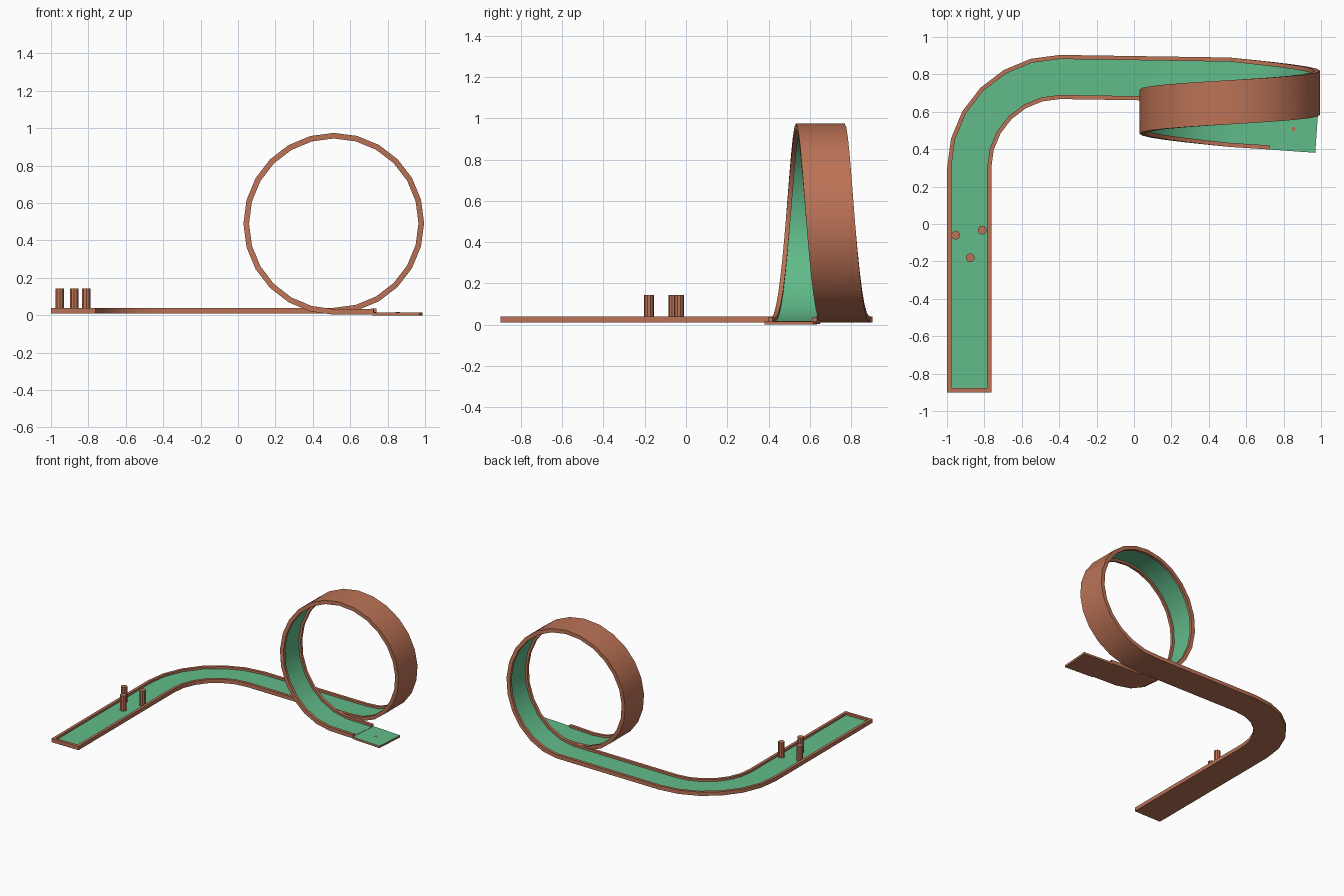
import bpy, bmesh, math
from mathutils import Vector, Matrix

if "Cube" in bpy.data.objects:
    bpy.data.objects.remove(bpy.data.objects["Cube"])


def material(name, color):
    m = bpy.data.materials.new(name)
    m.diffuse_color = (*color, 1)
    m.use_nodes = True
    m.node_tree.nodes["Principled BSDF"].inputs["Base Color"].default_value = m.diffuse_color
    return m


WOOD = material("terracotta", (0.50, 0.170, 0.092))
TURF = material("turf green", (0.120, 0.500, 0.255))
HALF, RIM, WALL, FLOOR = 0.118, 0.022, 0.030, 0.013


def finish(bm, name, mats, smooth=True):
    bmesh.ops.recalc_face_normals(bm, faces=bm.faces)
    mesh = bpy.data.meshes.new(name)
    bm.to_mesh(mesh)
    bm.free()
    for m in mats:
        mesh.materials.append(m)
    ob = bpy.data.objects.new(name, mesh)
    bpy.context.collection.objects.link(ob)
    if smooth:
        bpy.ops.object.select_all(action='DESELECT')
        ob.select_set(True)
        bpy.context.view_layer.objects.active = ob
        bpy.ops.object.shade_smooth_by_angle(angle=math.radians(30))
    return ob


# Channel path: (base centre, left direction, up direction)
UP = Vector((0, 0, 1))
path = []
for y in (-0.90, -0.3):
    path.append((Vector((-0.881, y, 0.01)), Vector((-1, 0, 0)), UP))
# quarter bend
for i in range(7):
    a = math.pi - i * math.pi / 12
    d = Vector((math.cos(a), math.sin(a), 0))
    path.append((Vector((-0.395, 0.30, 0.01)) + d * 0.486, d, UP))
# vertical loop, drifting sideways towards the front
SEG, R, CX, CZ = 24, 0.483, 0.512, 0.493
for i in range(SEG + 1):
    t = i / SEG
    a = t * 2 * math.pi
    y = 0.772 - 0.242 * t - 0.010 * math.sin(a)
    sink = 0.007 * t ** 3
    p = Vector((CX + R * math.sin(a), y, CZ - R * math.cos(a) - sink))
    path.append((p, Vector((0, 1, 0)), Vector((-math.sin(a), 0, math.cos(a)))))
# exit run
TILT = math.radians(-4)
exit_left = Vector((-math.sin(TILT), math.cos(TILT), 0))
path.append((Vector((0.733, 0.516, 0.005)), exit_left, UP))

# U-shaped cross-section swept along the path; edge 3 is the turf
I = HALF - RIM
profile = [(HALF, 0), (HALF, WALL), (I, WALL), (I, FLOOR),
           (-I, FLOOR), (-I, WALL), (-HALF, WALL), (-HALF, 0)]
bm = bmesh.new()
rings = [[bm.verts.new(p + l * u + n * h) for u, h in profile] for p, l, n in path]
for a, b in zip(rings, rings[1:]):
    for k in range(8):
        j = (k + 1) % 8
        f = bm.faces.new((a[k], a[j], b[j], b[k]))
        f.material_index = 1 if k == 3 else 0
for r in (rings[0], rings[-1]):
    bm.faces.new(r)
finish(bm, "loop_track", [WOOD, TURF])


def box(name, lo, hi, mats, matrix=Matrix(), top=0):
    bm = bmesh.new()
    bmesh.ops.create_cube(bm, size=1)
    for v in bm.verts:
        v.co = [lo[k] + (v.co[k] + 0.5) * (hi[k] - lo[k]) for k in range(3)]
    for f in bm.faces:
        f.normal_update()
        f.material_index = top if f.normal.z > 0.5 else 0
    bm.transform(matrix)
    return finish(bm, name, mats, False)


def cylinder(name, r, x, y, z0, z1, mat, sides=10):
    bm = bmesh.new()
    bmesh.ops.create_cone(bm, cap_ends=True, segments=sides, radius1=r, radius2=r, depth=z1 - z0)
    bm.transform(Matrix.Translation((x, y, (z0 + z1) / 2)))
    return finish(bm, name, [mat])


# Closing wall at the tee
box("tee_end_wall", (-0.881 - I, -0.9, 0.012), (-0.881 + I, -0.9 + RIM, 0.04), [WOOD])

# Flat putting plate after the exit, green on top, with a small cup
place = Matrix.Translation((0.728, 0.516, 0)) @ Matrix.Rotation(TILT, 4, 'Z')
box("cup_plate", (0, -HALF, 0), (0.25, HALF, 0.016), [WOOD, TURF], place, 1)
cylinder("cup", 0.012, 0.853, 0.508, 0.012, 0.0168, WOOD, 12)

# Obstacle pegs
for i, (x, y) in enumerate([(-0.953, -0.06), (-0.876, -0.18), (-0.811, -0.033)]):
    cylinder(f"peg_{i + 1}", 0.024, x, y, 0.018, 0.143, WOOD)
